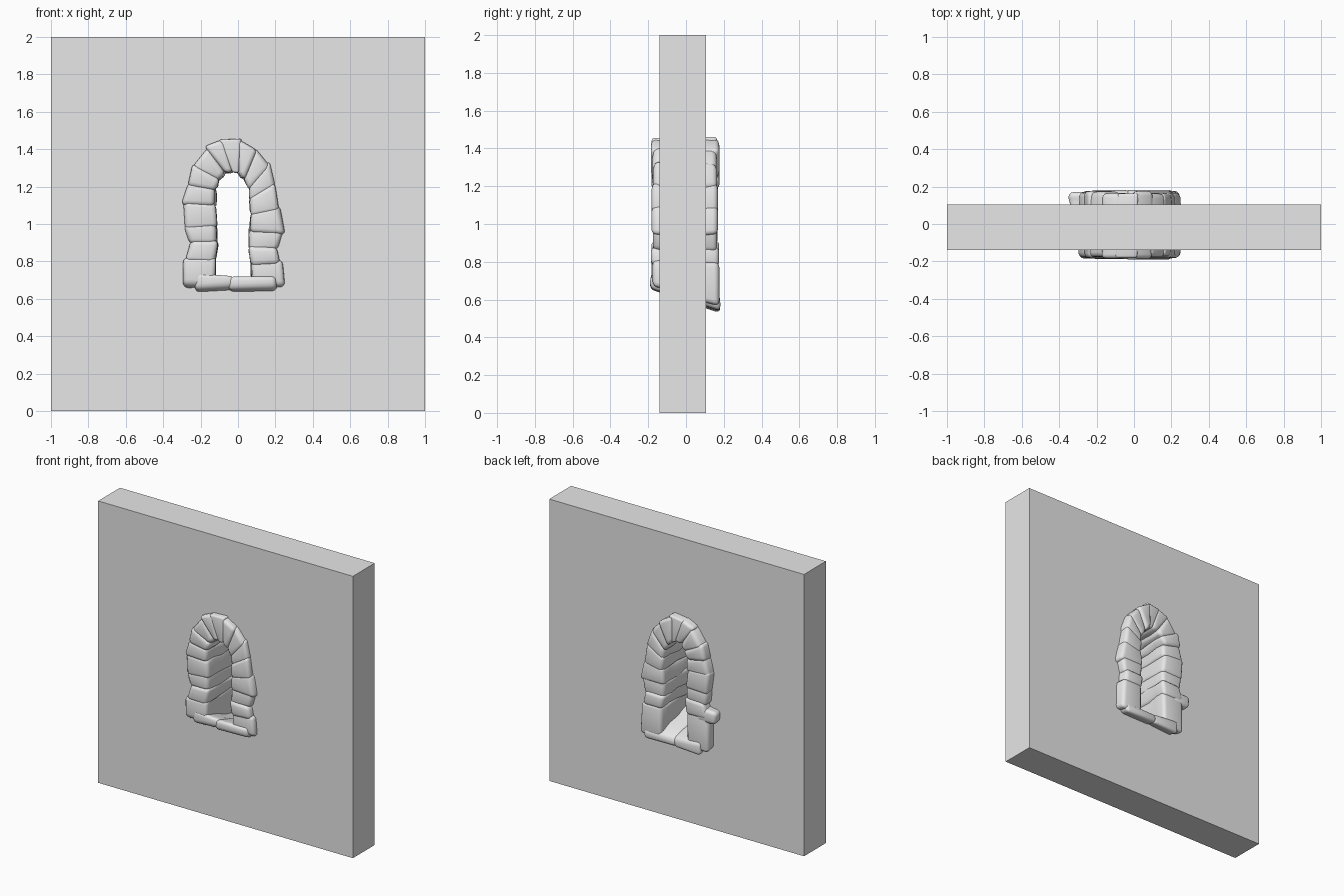
import bpy, bmesh, random
from mathutils import Vector

random.seed(4)
if "Cube" in bpy.data.objects:
    bpy.data.objects.remove(bpy.data.objects["Cube"])

grey = bpy.data.materials.new("stone grey")
grey.use_nodes = True
colour = (0.8, 0.8, 0.8, 1)
grey.diffuse_color = colour
grey.node_tree.nodes["Principled BSDF"].inputs["Base Color"].default_value = colour

FRONT, BACK = -0.18, 0.17


def drop(z, y):
    """Slope the foot of the opening down toward the back."""
    return z - 0.32 * (y - FRONT) if z < 0.76 else z


def prism(name, outline, depths, wobble=0.0, bevel=0.0):
    """Loft an x-z outline through the given y positions."""
    bm = bmesh.new()
    rings = []
    for y in depths:
        rings.append([bm.verts.new((x + random.uniform(-wobble, wobble), y,
                                    drop(z, y) + random.uniform(-wobble, wobble)))
                      for x, z in outline])
    n = len(outline)
    for a, b in zip(rings, rings[1:]):
        for i in range(n):
            j = (i + 1) % n
            bm.faces.new((a[i], a[j], b[j], b[i]))
    bm.faces.new(rings[0])
    bm.faces.new(rings[-1])
    bmesh.ops.recalc_face_normals(bm, faces=bm.faces)
    if bevel:
        edges = [e for e in bm.edges if e.calc_face_angle(0) > 0.7]
        bmesh.ops.bevel(bm, geom=edges, offset=bevel, segments=3, profile=0.5,
                        affect='EDGES', clamp_overlap=True)
    mesh = bpy.data.meshes.new(name)
    bm.to_mesh(mesh)
    bm.free()
    mesh.materials.append(grey)
    obj = bpy.data.objects.new(name, mesh)
    bpy.context.collection.objects.link(obj)
    return obj


def stone(name, outline, front=FRONT, back=BACK):
    front += random.uniform(-0.006, 0.006)
    back += random.uniform(-0.008, 0.008)
    step = (back - front) / 4
    obj = prism(name, outline, [front + step * i for i in range(5)], 0.008, 0.026)
    bpy.ops.object.select_all(action='DESELECT')
    obj.select_set(True)
    bpy.context.view_layer.objects.active = obj
    bpy.ops.object.shade_smooth_by_angle(angle=1.0)


# Joints of the surround: inner x, z then outer x, z, running up, over and down
joints = [Vector(j) for j in (
    (-.12, .69, -.28, .69), (-.12, .81, -.28, .81), (-.11, .90, -.25, .90),
    (-.11, .99, -.27, .98), (-.12, 1.10, -.28, 1.11), (-.12, 1.18, -.25, 1.21),
    (-.10, 1.23, -.23, 1.31), (-.07, 1.27, -.16, 1.40), (-.03, 1.275, -.08, 1.43),
    (0, 1.27, .01, 1.44), (.03, 1.24, .09, 1.39), (.06, 1.19, .16, 1.31),
    (.065, 1.13, .19, 1.20), (.07, 1.05, .21, 1.08), (.06, .96, .235, .96),
    (.06, .87, .21, .87), (.07, .79, .22, .79), (.07, .69, .23, .69))]

# Wall with an arched opening cut along the middle of the surround
wall = prism("wall", [(-1, 0), (1, 0), (1, 2), (-1, 2)], [0, 1])
for v in wall.data.vertices:
    x, z = v.co.x, 2.0 if v.co.z > 1 else 0.0
    v.co = (x, 0.105 if v.co.y > 0.5 else -0.14, z)
middle = [((j[0] + j[2]) / 2, (j[1] + j[3]) / 2) for j in joints]
cutter = prism("opening_cutter", middle, [-0.4, 0.4])
cutter.hide_render = True
cutter.hide_set(True)
cut = wall.modifiers.new("opening", 'BOOLEAN')
cut.operation = 'DIFFERENCE'
cut.solver = 'EXACT'
cut.object = cutter

# Rough stones around the arch, each overlapping its neighbours
for i, (a, b) in enumerate(zip(joints, joints[1:])):
    lap = (b - a) * 0.14
    a, b = a - lap, b + lap
    out = Vector((a[2] + b[2] - a[0] - b[0], a[3] + b[3] - a[1] - b[1])).normalized()
    push = out * random.uniform(0.004, 0.018)
    stone("surround_stone_%d" % (i + 1),
          [(a[0], a[1]), (b[0], b[1]), (b[2] + push.x, b[3] + push.y),
           (a[2] + push.x, a[3] + push.y)])

# Sloping sill in two long stones, and one loose stone at the back
stone("sill_stone_right", [(-.235, .65), (-.02, .655), (-.02, .72), (-.235, .735)], -.185, .185)
stone("sill_stone_left", [(-.05, .655), (.21, .65), (.21, .73), (-.05, .725)], -.185, .18)
stone("back_corner_stone", [(-.345, .77), (-.2, .77), (-.2, .87), (-.345, .86)], .03, .165)
